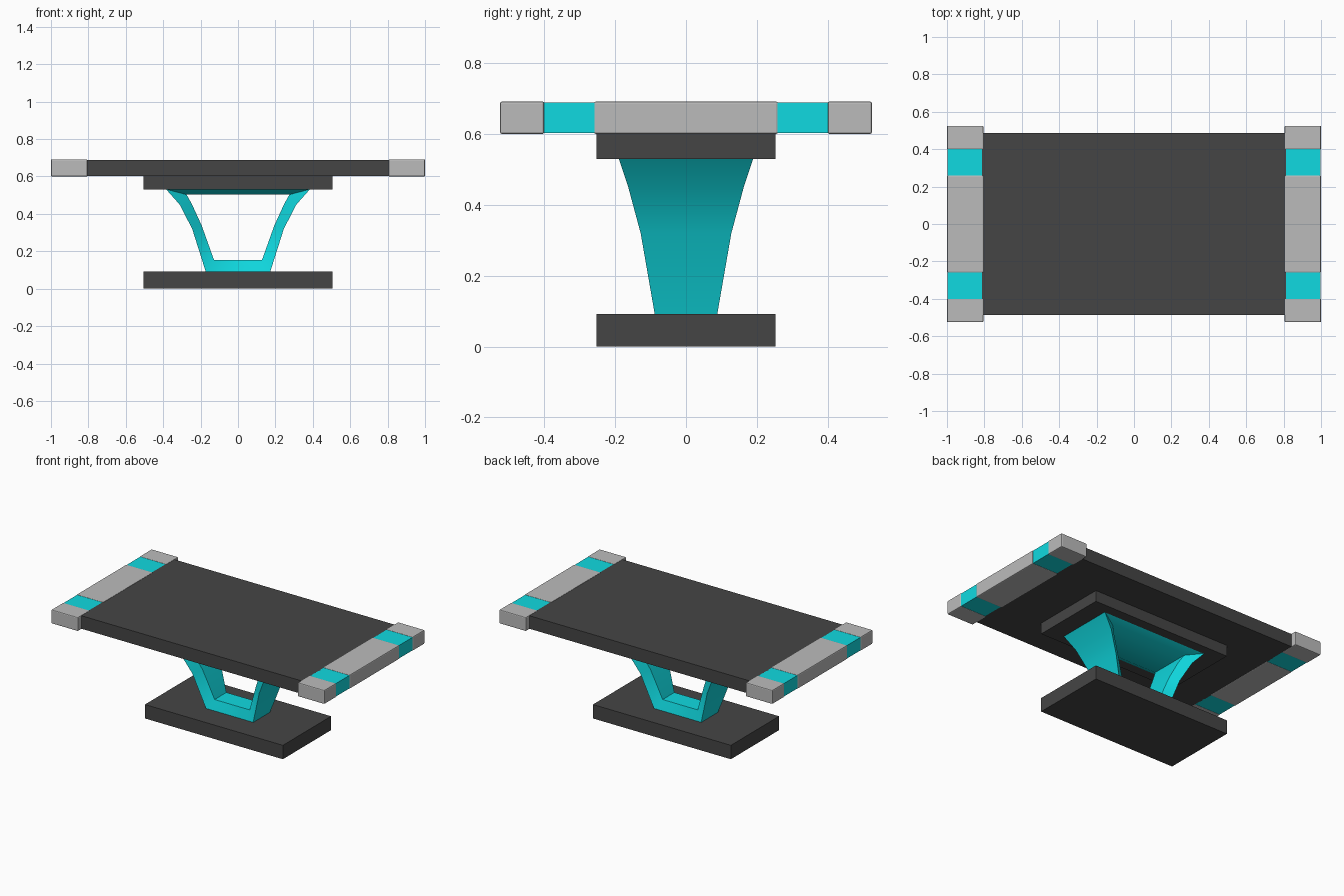
import bpy, bmesh

if "Cube" in bpy.data.objects:
    bpy.data.objects.remove(bpy.data.objects["Cube"])


def material(name, rgb):
    m = bpy.data.materials.new(name)
    m.diffuse_color = (*rgb, 1)
    m.use_nodes = True
    m.node_tree.nodes["Principled BSDF"].inputs["Base Color"].default_value = m.diffuse_color
    return m


DARK = material("charcoal", (0.06, 0.06, 0.06))
GREY = material("light grey", (0.5, 0.5, 0.5))
TEAL = material("turquoise", (0.005, 0.70, 0.75))


def add_object(name, bm, mat):
    bmesh.ops.recalc_face_normals(bm, faces=bm.faces[:])
    me = bpy.data.meshes.new(name)
    bm.to_mesh(me)
    bm.free()
    me.materials.append(mat)
    ob = bpy.data.objects.new(name, me)
    bpy.context.collection.objects.link(ob)
    return ob


def box(name, lo, hi, mat, bevel=0):
    bm = bmesh.new()
    bmesh.ops.create_cube(bm, size=1)
    for v in bm.verts:
        v.co = [l + (c + 0.5) * (h - l) for c, l, h in zip(v.co, lo, hi)]
    ob = add_object(name, bm, mat)
    if bevel:
        b = ob.modifiers.new("soft edges", "BEVEL")
        b.width = bevel
        b.segments = 2
    return ob


# Base, support plate and top
box("base", (-0.505, -0.252, 0), (0.505, 0.252, 0.092), DARK)
box("support_plate", (-0.505, -0.252, 0.53), (0.505, 0.252, 0.605), DARK)
box("table_top", (-0.812, -0.487, 0.603), (0.812, 0.487, 0.689), DARK)

# End rails: grey blocks with turquoise bands between them
for side, s in (("left", -1), ("right", 1)):
    def rail(name, y0, y1, inset, mat, bevel):
        xs = sorted((s * (0.805 + inset), s * (1 - inset)))
        box(f"{side}_{name}", (xs[0], y0, 0.6 + inset),
            (xs[1], y1, 0.692 - inset), mat, bevel)

    rail("middle_block", -0.26, 0.26, 0, GREY, 0.006)
    for end, t in (("front", -1), ("back", 1)):
        rail(f"{end}_block", *sorted((t * 0.40, t * 0.525)), 0, GREY, 0.006)
        rail(f"{end}_band", *sorted((t * 0.25, t * 0.41)), 0.003, TEAL, 0)

# Pedestal: closed ring, each station = outer x, z, half depth, inner x, z
half = [
    (0.172, 0.090, 0.088, 0.128, 0.153),
    (0.245, 0.320, 0.128, 0.195, 0.340),
    (0.312, 0.450, 0.163, 0.248, 0.455),
    (0.385, 0.532, 0.190, 0.275, 0.503),
]
ring = half + [(-ox, oz, d, -ix, iz) for ox, oz, d, ix, iz in reversed(half)]
bm = bmesh.new()
sections = []
for ox, oz, d, ix, iz in ring:
    k = 0.7 * d  # inner edge is narrower than the outer edge
    sections.append([bm.verts.new(p) for p in (
        (ox, -d, oz), (ox, d, oz), (ix, k, iz), (ix, -k, iz))])
for a, b in zip(sections, sections[1:] + sections[:1]):
    for i in range(4):
        j = (i + 1) % 4
        bm.faces.new((a[i], a[j], b[j], b[i]))
pedestal = add_object("pedestal_frame", bm, TEAL)
bpy.context.view_layer.objects.active = pedestal
pedestal.select_set(True)
bpy.ops.object.shade_smooth_by_angle(angle=0.7)
